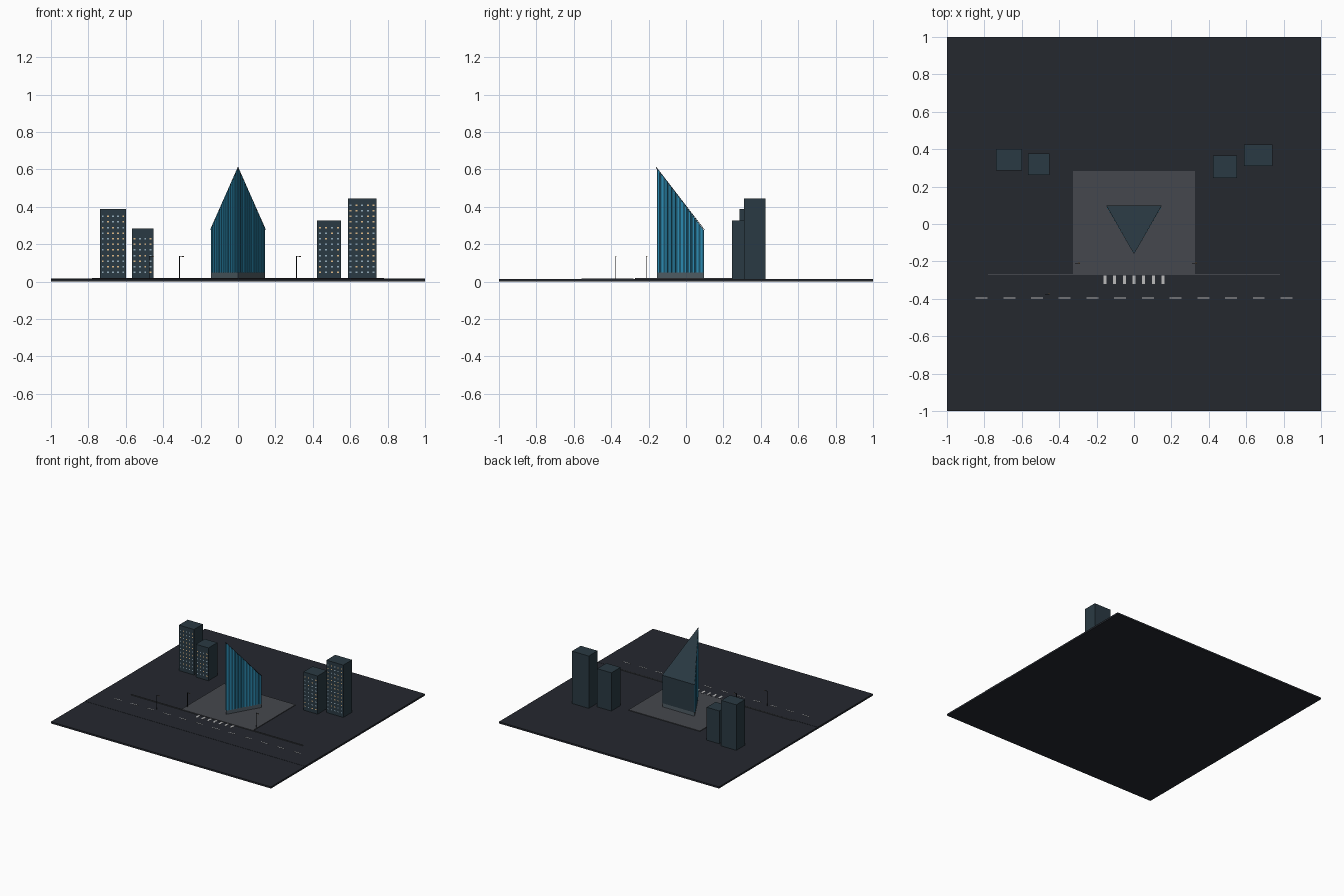
import bpy, random
from mathutils import Vector

if "Cube" in bpy.data.objects:
    bpy.data.objects.remove(bpy.data.objects["Cube"])

random.seed(4)
mats = {}


def mat(name, rgb):
    if name not in mats:
        mats[name] = bpy.data.materials.new(name)
        mats[name].diffuse_color = (*rgb, 1)
    return mats[name]


GROUND = mat("asphalt", (0.018, 0.021, 0.028))
PAVING = mat("paving", (0.06, 0.064, 0.074))
DARK = mat("dark_metal", (0.01, 0.012, 0.015))
PAINT = mat("road_paint", (0.5, 0.5, 0.5))
CONCRETE = mat("block_wall", (0.023, 0.042, 0.056))
GLASS = mat("glass", (0.012, 0.095, 0.16))
BRIGHT = mat("bright_glass", (0.025, 0.27, 0.47))
LOBBY = mat("lobby_wall", (0.08, 0.11, 0.13))
WARM = mat("warm_window", (0.75, 0.5, 0.25))
COOL = mat("cool_window", (0.3, 0.42, 0.5))


def mesh(name, verts, faces, *materials):
    me = bpy.data.meshes.new(name)
    me.from_pydata(verts, [], faces)
    for m in materials:
        me.materials.append(m)
    ob = bpy.data.objects.new(name, me)
    bpy.context.collection.objects.link(ob)
    return ob


def prism(name, plan, z0, tops, m):
    """Upright prism on a counter-clockwise plan with a top height per corner."""
    n = len(plan)
    verts = [(p[0], p[1], z0) for p in plan]
    verts += [(p[0], p[1], t) for p, t in zip(plan, tops)]
    faces = [tuple(reversed(range(n))), tuple(range(n, 2 * n))]
    faces += [(i, (i + 1) % n, n + (i + 1) % n, n + i) for i in range(n)]
    return mesh(name, verts, faces, m)


def box(name, x0, x1, y0, y1, z0, z1, m):
    return prism(name, [(x0, y0), (x1, y0), (x1, y1), (x0, y1)], z0, [z1] * 4, m)


# ground, road, plaza and kerb
box("ground_slab", -1, 1, -1, 1, 0, 0.014, GROUND)
box("road", -1, 1, -0.56, -0.28, 0.013, 0.0155, GROUND)
box("plaza", -0.325, 0.325, -0.27, 0.283, 0.014, 0.019, PAVING)
box("kerb", -0.78, 0.78, -0.273, -0.267, 0.014, 0.02, PAVING)

# road markings
for i in range(12):
    x = -0.815 + i * 0.1482
    box("lane_dash", x - 0.032, x + 0.032, -0.398, -0.393, 0.0155, 0.0165, PAINT)
for i in range(7):
    x = (i - 3) * 0.052
    box("crossing_stripe", x - 0.008, x + 0.008, -0.32, -0.275, 0.0155, 0.0165, PAINT)

# wedge tower: lobby, glass body and sloping roof plate
front, right, left = Vector((0, -0.155)), Vector((0.145, 0.095)), Vector((-0.145, 0.095))
plan = [front, right, left]
HIGH, LOW = 0.607, 0.276
prism("tower_lobby", plan, 0.019, [0.05] * 3, LOBBY)
prism("tower_body", plan, 0.05, [HIGH, LOW, LOW], GLASS)
prism("tower_roof", [(0, -0.16), (0.148, 0.098), (-0.148, 0.098)], 0.27,
      [0.615, 0.28, 0.28], CONCRETE).data
roof = bpy.data.objects["tower_roof"]
for i, h in enumerate((HIGH, LOW, LOW)):
    roof.data.vertices[i].co.z = h
box("tower_back_panel", -0.143, 0.143, 0.094, 0.097, 0.05, LOW, CONCRETE)

# vertical fins on both front faces
COUNT = 12
for side, corner in (("right", right), ("left", left)):
    edge = corner - front
    t = edge.normalized()
    out = Vector((t.y, -t.x)) if side == "right" else Vector((-t.y, t.x))
    for i in range(COUNT):
        f = (i + 0.5) / COUNT
        c = front + edge * f
        a, b = c - t * 0.005, c + t * 0.005
        quad = [a + out * 0.004, b + out * 0.004, b, a]
        k = 0.005 / edge.length
        ha, hb = (HIGH + (LOW - HIGH) * g for g in (f - k, f + k))
        tops = [ha, hb, hb, ha]
        if side == "left":
            quad.reverse()
            tops.reverse()
        prism(side + "_fin", quad, 0.05, tops, BRIGHT)

# background blocks with lit windows on the front
blocks = [(-0.737, -0.6, 0.285, 0.4, 0.388, 5), (-0.567, -0.453, 0.263, 0.378, 0.284, 4),
          (0.422, 0.551, 0.247, 0.366, 0.328, 4), (0.587, 0.74, 0.31, 0.424, 0.444, 5)]
for x0, x1, y0, y1, top, cols in blocks:
    box("city_block", x0, x1, y0, y1, 0.014, top, CONCRETE)
    verts, faces, slots = [], [], []
    rows = int((top - 0.05) / 0.03)
    for r in range(rows):
        for c in range(cols):
            x = x0 + (x1 - x0) * (c + 0.5) / cols
            z = 0.045 + r * 0.03
            n = len(verts)
            verts += [(x + dx, y0 - 0.001, z + dz) for dx, dz in
                      ((-0.005, 0), (0.005, 0), (0.005, 0.008), (-0.005, 0.008))]
            faces.append((n, n + 1, n + 2, n + 3))
            slots.append(int(random.random() < 0.5))
    win = mesh("block_windows", verts, faces, WARM, COOL)
    for p, s in zip(win.data.polygons, slots):
        p.material_index = s

# street lamps: pole, arm and lamp head
for x, y in ((-0.313, -0.21), (0.313, -0.21), (-0.475, -0.375)):
    box("lamp_pole", x - 0.002, x + 0.002, y - 0.002, y + 0.002, 0.014, 0.136, DARK)
    box("lamp_arm", x, x + 0.024, y - 0.0015, y + 0.0015, 0.133, 0.136, DARK)
    box("lamp_head", x + 0.014, x + 0.025, y - 0.003, y + 0.003, 0.131, 0.134, WARM)

for m in bpy.data.materials:
    if m.users and not m.is_grease_pencil:
        m.use_nodes = True
        m.node_tree.nodes["Principled BSDF"].inputs["Base Color"].default_value = m.diffuse_color
